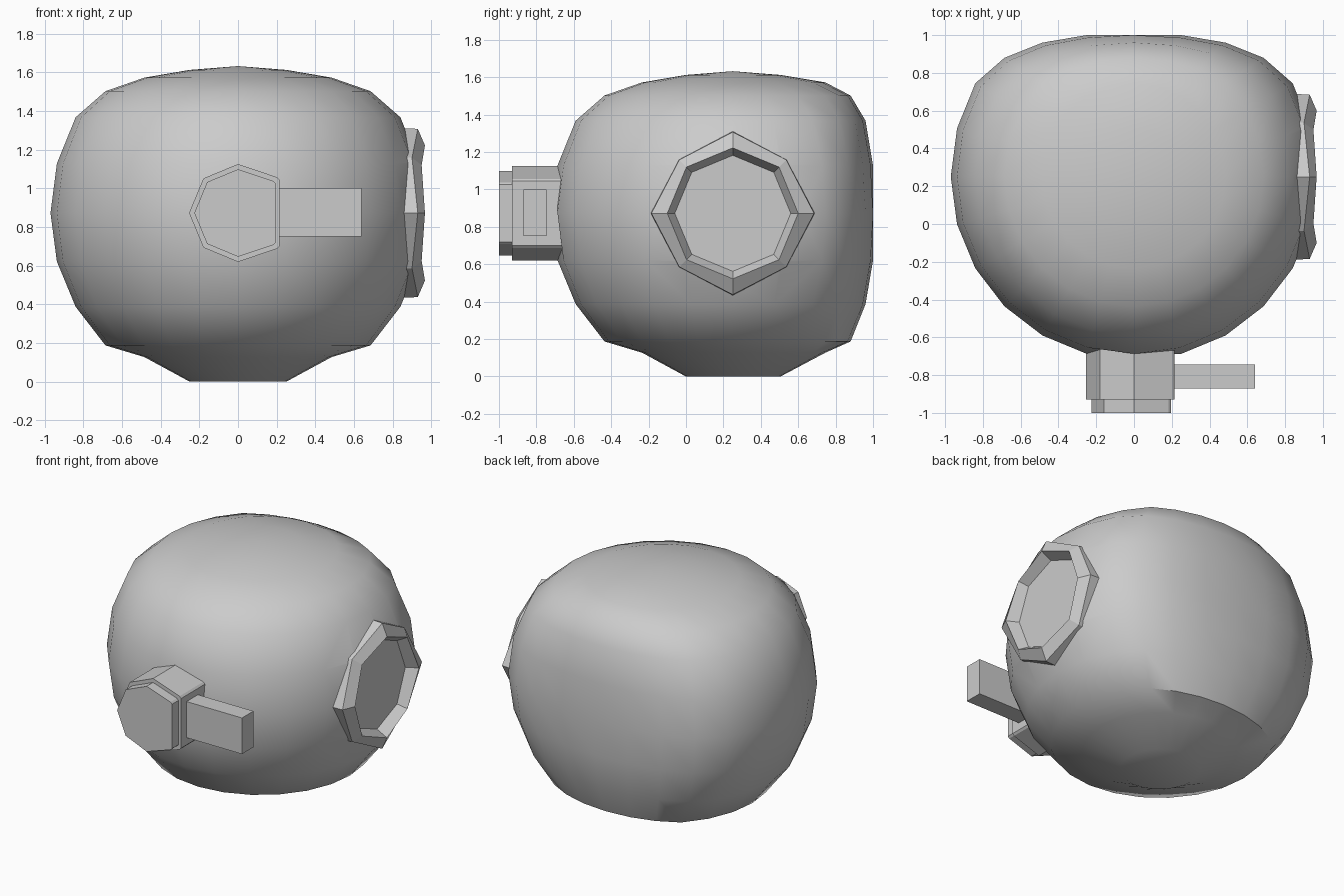
import bpy, bmesh
from math import sin, cos, pi, radians

if "Cube" in bpy.data.objects:
    bpy.data.objects.remove(bpy.data.objects["Cube"])

CY, CZ, R = 0.25, 0.872, 0.97


def make_object(name, bm):
    bmesh.ops.recalc_face_normals(bm, faces=bm.faces)
    mesh = bpy.data.meshes.new(name)
    bm.to_mesh(mesh)
    bm.free()
    obj = bpy.data.objects.new(name, mesh)
    bpy.context.collection.objects.link(obj)
    return obj


def loft(name, rings):
    """Join equal-length rings of points and cap both ends."""
    bm = bmesh.new()
    loops = [[bm.verts.new(p) for p in ring] for ring in rings]
    n = len(loops[0])
    for a, b in zip(loops, loops[1:]):
        for i in range(n):
            j = (i + 1) % n
            bm.faces.new((a[i], a[j], b[j], b[i]))
    bm.faces.new(loops[0])
    bm.faces.new(loops[-1])
    return make_object(name, bm)


def remap(h, table):
    """Piecewise-linear flattening of one side of the sphere."""
    for (a, fa), (b, fb) in zip(table, table[1:]):
        if h <= b:
            return fa + (fb - fa) * (h - a) / (b - a)
    return table[-1][1]


# Body: sphere flattened at the back, top, bottom and front
BACK = [(0, 0), (0.25, 0.255), (0.485, 0.495), (0.686, 0.63), (0.84, 0.71), (0.937, 0.75), (1, 0.75)]
TOP = BACK[:4] + [(0.84, 0.70), (0.937, 0.74), (0.97, 0.76)]
BOTTOM = [(0, 0), (0.485, 0.485), (0.686, 0.685), (0.84, 0.745), (0.937, 0.872), (1, 0.872)]
bm = bmesh.new()
bmesh.ops.create_uvsphere(bm, u_segments=24, v_segments=12, radius=R)
for v in bm.verts:
    x, y, z = v.co
    y = remap(y, BACK) if y > 0 else max(y, -0.937)
    z = remap(z, TOP) if z > 0 else -remap(-z, BOTTOM)
    v.co = (x, y + CY, z + CZ)
body = make_object("body", bm)
bpy.context.view_layer.objects.active = body
body.select_set(True)
bpy.ops.object.shade_smooth_by_angle(angle=radians(40))


# Octagonal socket on the right side
def side_ring(x, r, dip=0.0, diag=1.0):
    pts = []
    for i in range(8):
        rr = r * (diag if i % 2 else 1)
        a = i * pi / 4
        pts.append((x - (dip if i % 2 else 0), CY + rr * cos(a), CZ + rr * sin(a)))
    return pts


cutter = loft("socket_cutter", [side_ring(0.87, 0.37), side_ring(1.1, 0.37)])
cutter.hide_render = True
cutter.hide_viewport = True
cut = body.modifiers.new("socket_cut", "BOOLEAN")
cut.operation = "DIFFERENCE"
cut.solver = "EXACT"
cut.object = cutter

loft("socket_rim", [
    side_ring(0.89, 0.31),
    side_ring(0.967, 0.35, 0.017),
    side_ring(0.93, 0.435, 0.03, 0.93),
    side_ring(0.82, 0.44, 0, 0.93),
])


# Front knob: octagonal base and smaller cap, cut flat on the right
def knob_ring(y, r, flat):
    pts = [(flat, y, CZ - 0.68 * r), (flat, y, CZ + 0.68 * r)]
    pts += [(flat - 0.012, y, CZ + 0.73 * r)]
    pts += [(r * cos(a), y, CZ + r * sin(a)) for a in (i * pi / 4 for i in range(2, 7))]
    pts += [(flat - 0.012, y, CZ - 0.73 * r)]
    return pts


loft("knob_base", [knob_ring(-0.66, 0.253, 0.215), knob_ring(-0.93, 0.253, 0.215)])
loft("knob_cap", [knob_ring(-0.92, 0.226, 0.195), knob_ring(-1.0, 0.226, 0.195)])

# Lever sticking out to the right of the knob
lever = [(-0.87, 0.75), (-0.745, 0.75), (-0.745, 1.0), (-0.87, 1.0)]
loft("knob_lever", [[(x, y, z) for y, z in lever] for x in (0.18, 0.64)])
